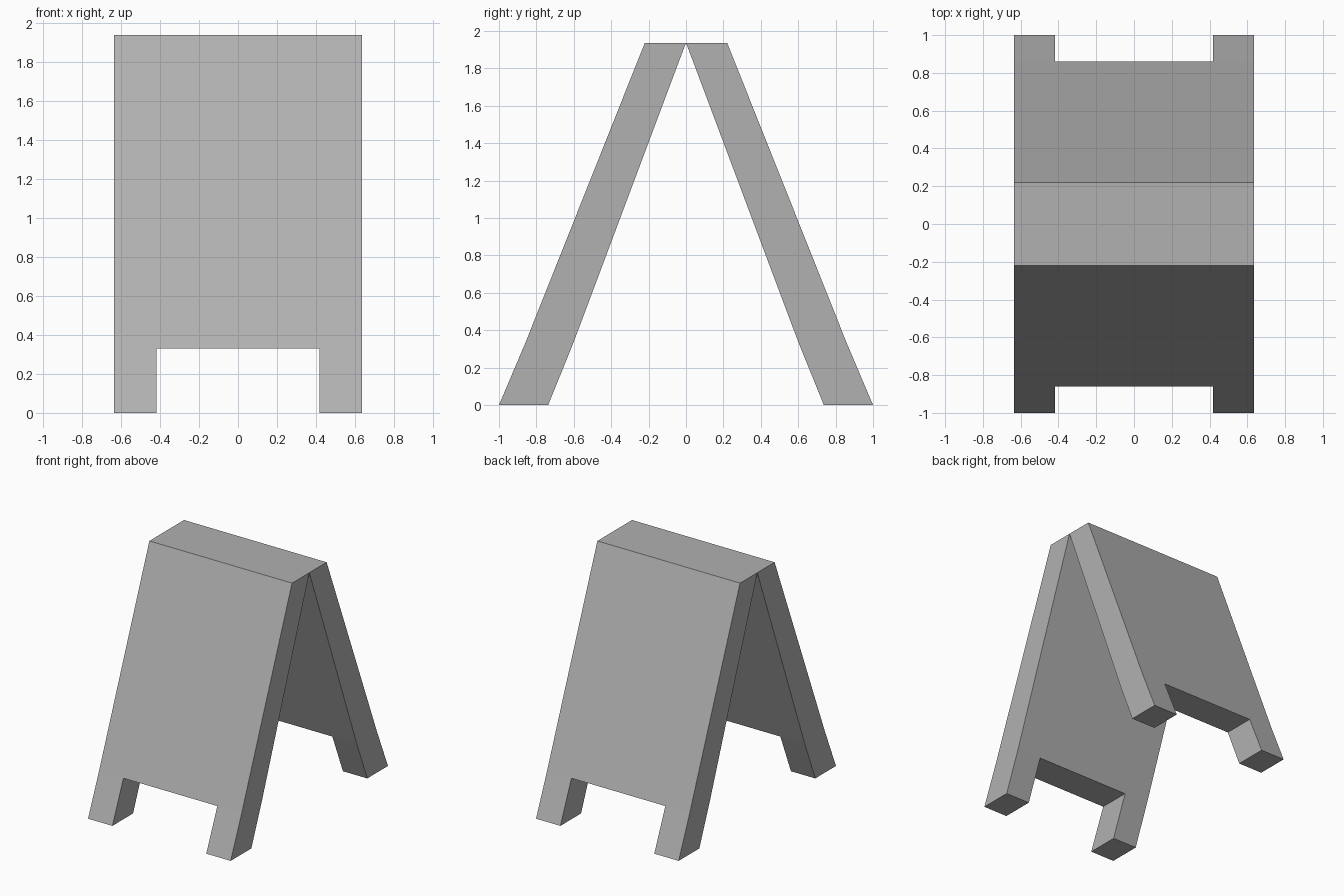
import bpy, bmesh

if "Cube" in bpy.data.objects:
    bpy.data.objects.remove(bpy.data.objects["Cube"])

XS = [-0.635, -0.418, 0.418, 0.635]                     # panel edges and leg edges
OUTER = [(-1.0, 0.0), (-0.86, 0.33), (-0.22, 1.937)]    # (y, z): foot, leg top, ridge
INNER = [(-0.737, 0.0), (-0.603, 0.33), (0.0, 1.937)]

# Dark grey paint
grey = bpy.data.materials.new("dark_grey")
grey.diffuse_color = (0.44, 0.44, 0.44, 1.0)
grey.use_nodes = True
grey.node_tree.nodes["Principled BSDF"].inputs["Base Color"].default_value = grey.diffuse_color


def board(name, side):
    """Leaning board with two legs; side = 1 front, -1 back."""
    bm = bmesh.new()
    sheets = []
    for prof in (OUTER, INNER):
        sheets.append([[bm.verts.new((x, side * y, z)) for x in XS] for y, z in prof])
    # cells (row, column): legs at both ends, then the full-width panel
    cells = [(0, 0), (0, 2), (1, 0), (1, 1), (1, 2)]
    edge_use = {}
    for r, c in cells:
        loop = [(r, c), (r, c + 1), (r + 1, c + 1), (r + 1, c)]
        for s in sheets:
            bm.faces.new([s[i][j] for i, j in loop])
        for a, b in zip(loop, loop[1:] + loop[:1]):
            edge_use.setdefault(frozenset((a, b)), []).append((a, b))
    # close the thickness along the outline
    for uses in edge_use.values():
        if len(uses) == 1:
            (i, j), (k, l) = uses[0]
            o, n = sheets
            bm.faces.new([o[i][j], o[k][l], n[k][l], n[i][j]])
    bmesh.ops.recalc_face_normals(bm, faces=bm.faces)
    mesh = bpy.data.meshes.new(name)
    bm.to_mesh(mesh)
    bm.free()
    mesh.materials.append(grey)
    obj = bpy.data.objects.new(name, mesh)
    bpy.context.collection.objects.link(obj)


# Two boards meeting at the top ridge
board("front_board", 1)
board("back_board", -1)
